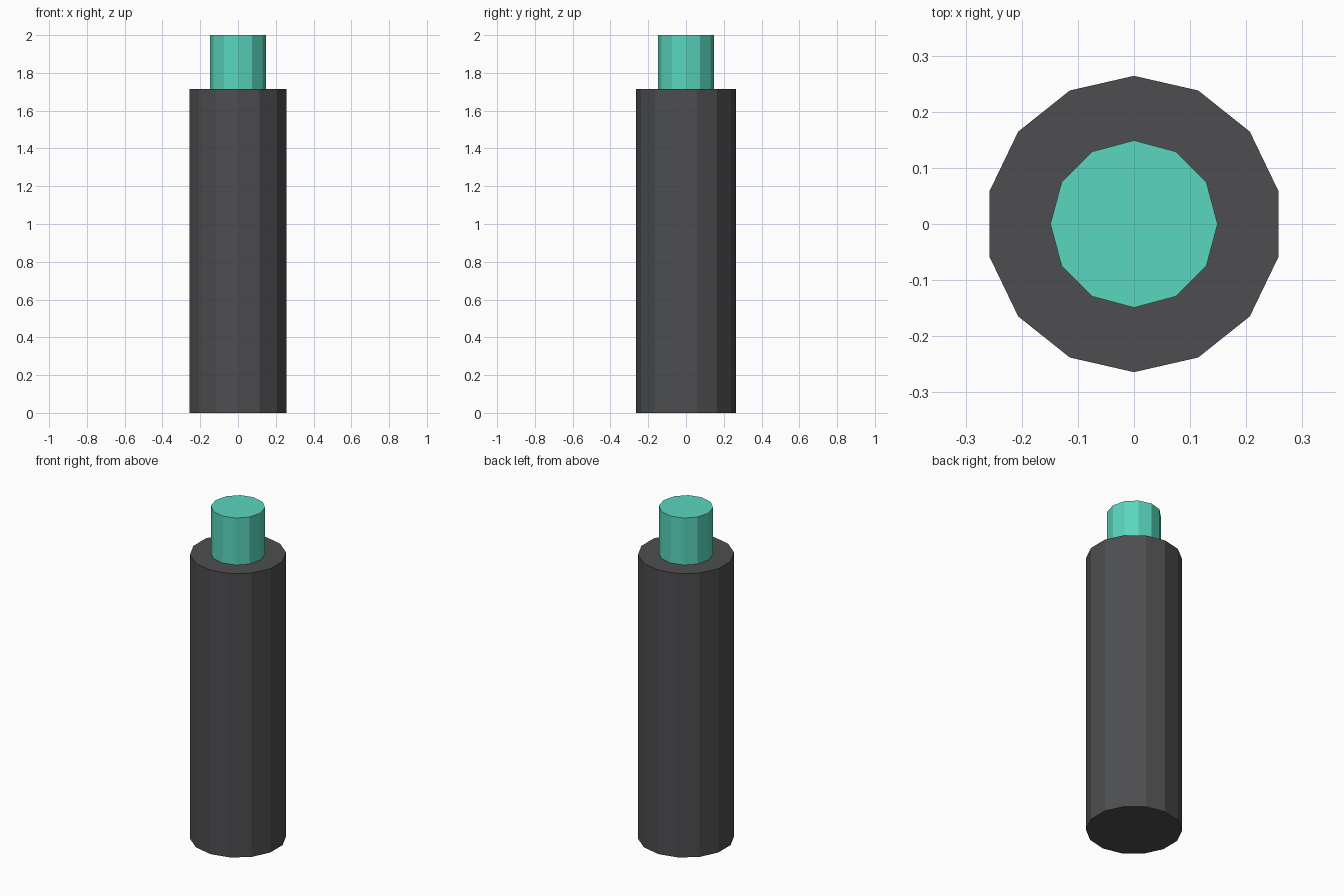
import bpy

if "Cube" in bpy.data.objects:
    bpy.data.objects.remove(bpy.data.objects["Cube"])


def material(name, color):
    mat = bpy.data.materials.new(name)
    mat.diffuse_color = color
    mat.use_nodes = True
    mat.node_tree.nodes["Principled BSDF"].inputs["Base Color"].default_value = mat.diffuse_color
    return mat


def cylinder(name, sides, radius, z0, z1, mat):
    bpy.ops.mesh.primitive_cylinder_add(
        vertices=sides, radius=radius, depth=z1 - z0, location=(0, 0, (z0 + z1) / 2))
    obj = bpy.context.object
    obj.name = name
    obj.data.materials.append(mat)
    return obj


dark = material("dark_grey", (0.075, 0.076, 0.08, 1))
teal = material("teal", (0.10, 0.67, 0.51, 1))

# Main barrel, 14 flat sides
cylinder("body", 14, 0.264, 0.0, 1.716, dark)

# Narrow tip standing on the barrel, 12 flat sides
cylinder("tip", 12, 0.149, 1.716, 2.0, teal)
